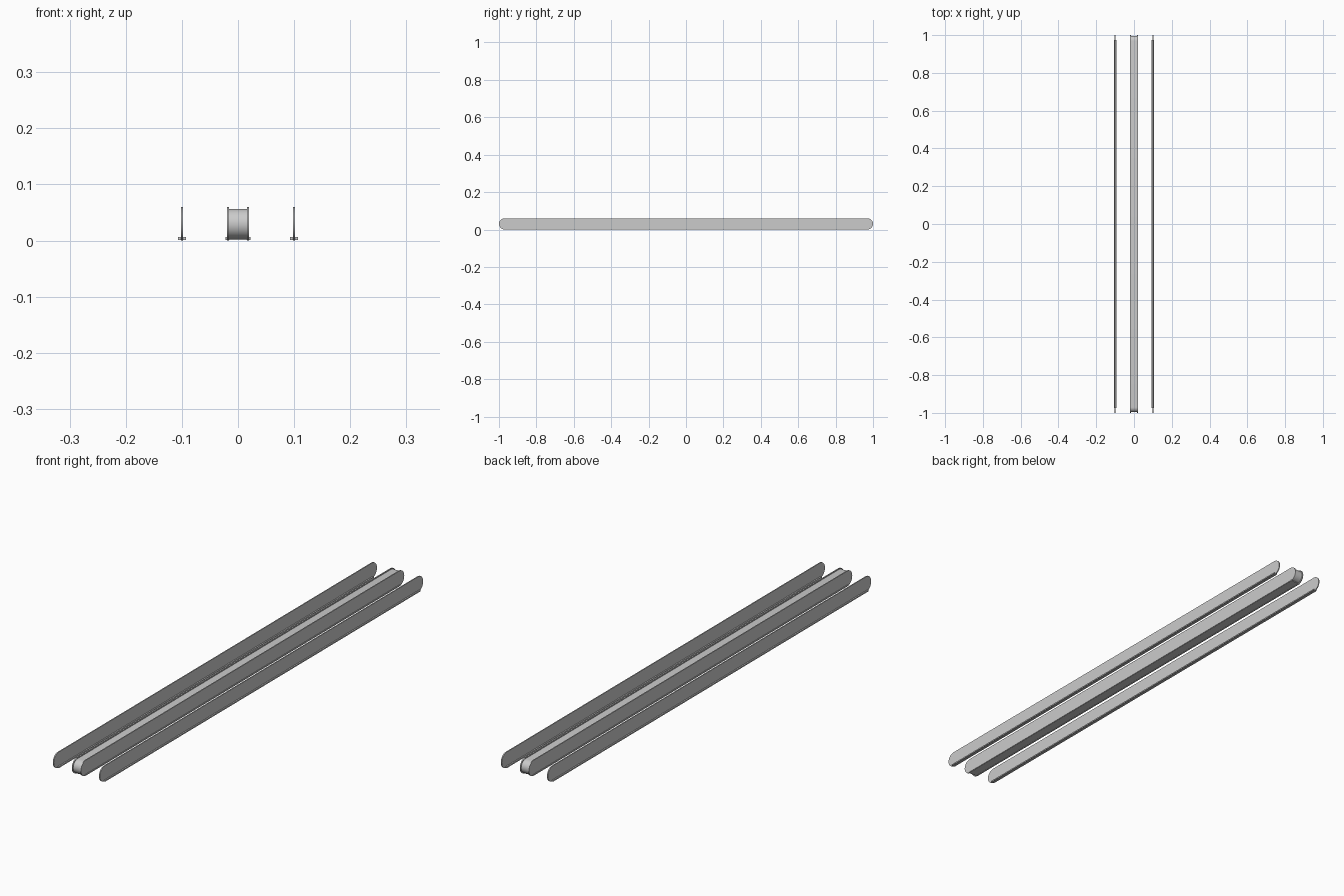
import bpy
import math
from math import cos, sin, pi

cube = bpy.data.objects.get("Cube")
if cube:
    bpy.data.objects.remove(cube, do_unlink=True)

metal = bpy.data.materials.new("light_grey_metal")
metal.use_nodes = True
grey = (0.6, 0.6, 0.6, 1)
metal.diffuse_color = grey
metal.node_tree.nodes["Principled BSDF"].inputs["Base Color"].default_value = grey

AXIS_Z, AXIS_Y = 0.03, 0.97   # centre of the rounded ends
STEPS = 16


def add_mesh(name, verts, faces):
    mesh = bpy.data.meshes.new(name)
    mesh.from_pydata(verts, [], faces)
    mesh.materials.append(metal)
    obj = bpy.data.objects.new(name, mesh)
    bpy.context.collection.objects.link(obj)
    bpy.context.view_layer.objects.active = obj
    obj.select_set(True)
    bpy.ops.object.shade_smooth_by_angle(angle=math.radians(30))
    obj.select_set(False)
    return obj


def round_ended(name, x, width, radius):
    """Long bar along y with half-round ends, extruded across x."""
    outline = []
    for side in (1, -1):
        for i in range(STEPS + 1):
            a = side * pi / 2 - pi * i / STEPS
            outline.append((side * AXIS_Y + radius * cos(a), AXIS_Z + radius * sin(a)))
    n = len(outline)
    verts = [(x + s * width / 2, y, z) for s in (-1, 1) for y, z in outline]
    faces = [tuple(range(n)), tuple(reversed(range(n, 2 * n)))]
    faces += [(i, n + i, n + (i + 1) % n, (i + 1) % n) for i in range(n)]
    return add_mesh(name, verts, faces)


def flange(name, x, half_width, z0, z1):
    """Flat strip along the foot of a rail."""
    ends = 0.975
    verts = [(x + sx * half_width, sy * ends, z)
             for z in (z0, z1) for sx, sy in ((-1, -1), (1, -1), (1, 1), (-1, 1))]
    faces = [(3, 2, 1, 0), (4, 5, 6, 7)]
    faces += [(i, (i + 1) % 4, 4 + (i + 1) % 4, 4 + i) for i in range(4)]
    return add_mesh(name, verts, faces)


# Central belt track with its base strip
round_ended("belt", 0, 0.034, 0.0265)
flange("track_base", 0, 0.022, 0.001, 0.006)

# Side plates and outer guide rails
for side, s in (("left", 1), ("right", -1)):
    round_ended(side + "_track_plate", s * 0.018, 0.004, 0.03)
    round_ended(side + "_guide_rail", s * 0.1, 0.004, 0.03)
    flange(side + "_guide_foot", s * 0.1, 0.007, 0.001, 0.006)
